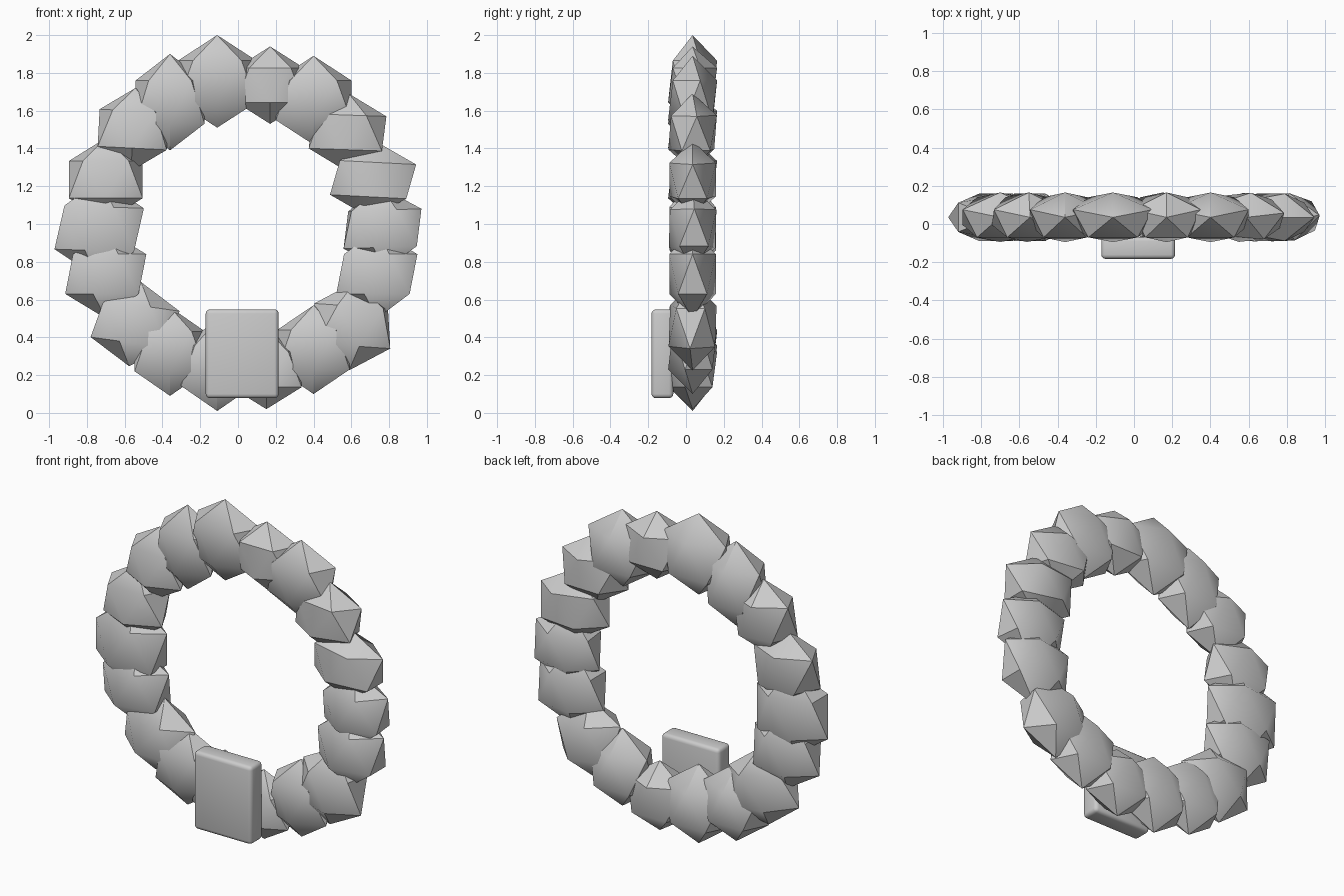
import bpy, bmesh, math
from mathutils import Matrix

if "Cube" in bpy.data.objects:
    bpy.data.objects.remove(bpy.data.objects["Cube"])

def finish(bm, name, angle):
    mesh = bpy.data.meshes.new(name)
    bm.to_mesh(mesh)
    bm.free()
    ob = bpy.data.objects.new(name, mesh)
    bpy.context.collection.objects.link(ob)
    bpy.ops.object.select_all(action='DESELECT')
    ob.select_set(True)
    bpy.context.view_layer.objects.active = ob
    bpy.ops.object.shade_smooth_by_angle(angle=math.radians(angle))
    return ob

def stone(i, x, z, rx, rz, spin, tilt):
    """Flattened 20-sided stone, points up and down."""
    bm = bmesh.new()
    bmesh.ops.create_icosphere(bm, subdivisions=1, radius=1)
    m = (Matrix.Translation((x, 0.035, z))
         @ Matrix.Rotation(math.radians(tilt), 4, 'Y')
         @ Matrix.Diagonal((rx, 0.145, rz, 1))
         @ Matrix.Rotation(math.radians(spin), 4, 'Z'))
    bm.transform(m)
    finish(bm, f"stone_{i:02d}", 35)

# Ring of stones, clockwise from the top: x, z, half width, half height, spin, tilt
top_right = [
    (-0.11, 1.755, 0.245, 0.245, 18, 0),
    (0.17, 1.735, 0.21, 0.205, 18, 0),
    (0.40, 1.655, 0.235, 0.235, 18, 0),
    (0.58, 1.485, 0.23, 0.205, 10, 2),
    (0.715, 1.235, 0.25, 0.205, 0, 3),
    (0.765, 0.975, 0.235, 0.22, 4, -2),
]
bottom = [
    (0.735, 0.735, 0.24, 0.235, 0, 0),
    (0.605, 0.46, 0.235, 0.235, 30, 4),
    (0.40, 0.335, 0.225, 0.235, 18, 0),
    (0.15, 0.23, 0.22, 0.21, 18, 0),
    (-0.11, 0.25, 0.225, 0.24, 18, 0),
    (-0.36, 0.325, 0.22, 0.235, 18, 0),
]
left = [
    (-0.545, 0.47, 0.25, 0.225, 0, 8),
    (-0.70, 0.735, 0.24, 0.235, 0, 0),
    (-0.735, 0.975, 0.26, 0.26, 0, 2),
    (-0.70, 1.235, 0.23, 0.22, 18, 0),
    (-0.555, 1.5, 0.215, 0.22, 18, 3),
    (-0.36, 1.645, 0.215, 0.255, 18, 0),
]
for i, s in enumerate(top_right + bottom + left, 1):
    stone(i, *s)

# Rounded plate on the front of the ring
bm = bmesh.new()
bmesh.ops.create_cube(bm, size=1)
bm.transform(Matrix.Translation((0.022, -0.125, 0.313)) @ Matrix.Diagonal((0.386, 0.115, 0.47, 1)))
bmesh.ops.bevel(bm, geom=bm.edges[:], offset=0.022, segments=3, profile=0.5, affect='EDGES')
finish(bm, "front_plate", 30)
